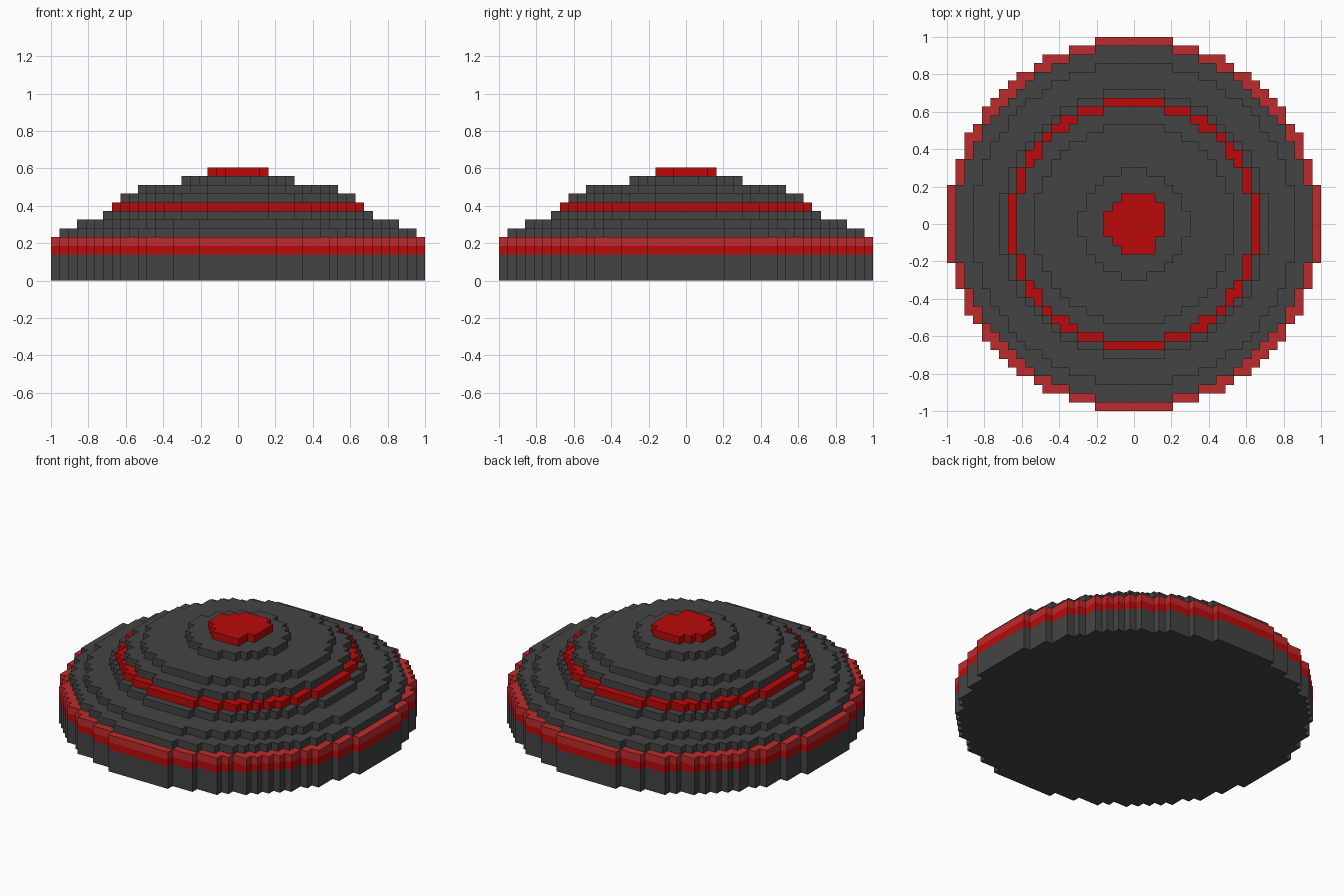
import bpy
import bmesh
import math

cube = bpy.data.objects.get("Cube")
if cube:
    bpy.data.objects.remove(cube, do_unlink=True)

U = 2 / 43  # size of one block


def linear(c):
    c /= 255
    return c / 12.92 if c <= 0.04045 else ((c + 0.055) / 1.055) ** 2.4


def material(name, rgb):
    m = bpy.data.materials.new(name)
    color = [linear(c) for c in rgb] + [1]
    m.diffuse_color = color
    m.use_nodes = True
    m.node_tree.nodes["Principled BSDF"].inputs["Base Color"].default_value = color
    return m


DARK = material("dark grey", (68, 68, 68))
RED = material("red", (187, 10, 10))
LIGHT = material("light red", (190, 43, 45))


def disc_rows(radius):
    """Left and right block limits of each row of a blocky disc."""
    n = int(radius)
    spans = [math.isqrt(int(radius ** 2 - j * j)) for j in range(-n, n + 1)]
    return [(-s, s) for s in spans]


def side_steps(edges, y0):
    """Stepped line up one side, with equal neighbours merged."""
    pts = []
    for k, x in enumerate(edges):
        y = y0 + k
        if pts and pts[-1][0] == x:
            pts[-1] = (x, y + 1)
        else:
            pts += [(x, y), (x, y + 1)]
    return pts


def layer(name, rows, z0, z1, mat, top=True, bottom=False):
    """Extrude a blocky outline between two block heights."""
    y0 = -len(rows) / 2
    outline = side_steps([hi + 0.5 for lo, hi in rows], y0)
    outline += side_steps([lo - 0.5 for lo, hi in rows], y0)[::-1]
    bm = bmesh.new()
    low = [bm.verts.new((x * U, y * U, z0 * U)) for x, y in outline]
    high = [bm.verts.new((x * U, y * U, z1 * U)) for x, y in outline]
    for i in range(len(outline)):
        j = (i + 1) % len(outline)
        bm.faces.new((low[i], low[j], high[j], high[i]))
    if top:
        bm.faces.new(high)
    if bottom:
        bm.faces.new(low[::-1])
    mesh = bpy.data.meshes.new(name)
    bm.to_mesh(mesh)
    bm.free()
    mesh.materials.append(mat)
    bpy.context.collection.objects.link(bpy.data.objects.new(name, mesh))


# Wide base with its two-tone rim
rim = disc_rows(21.5)
layer("base", rim, 0, 3, DARK, top=False, bottom=True)
layer("rim_lower_band", rim, 3, 4, RED, top=False)
layer("rim_upper_band", rim, 4, 5, LIGHT)

# Stepped dome, one block high per step
steps = [
    ("dome_step_1", 20.5, DARK),
    ("dome_step_2", 18.5, DARK),
    ("dome_step_3", 15.5, DARK),
    ("dome_red_ring", 14.5, RED),
    ("dome_step_4", 13.5, DARK),
    ("dome_step_5", 11.5, DARK),
    ("dome_step_6", 6.2, DARK),
]
for k, (name, radius, mat) in enumerate(steps):
    layer(name, disc_rows(radius), 5 + k, 6 + k, mat)

# Slightly uneven cap
cap_rows = [(-1, 2), (-2, 2), (-3, 3), (-3, 3), (-3, 3), (-2, 3), (-1, 2)]
layer("top_cap", cap_rows, 12, 13, RED)
